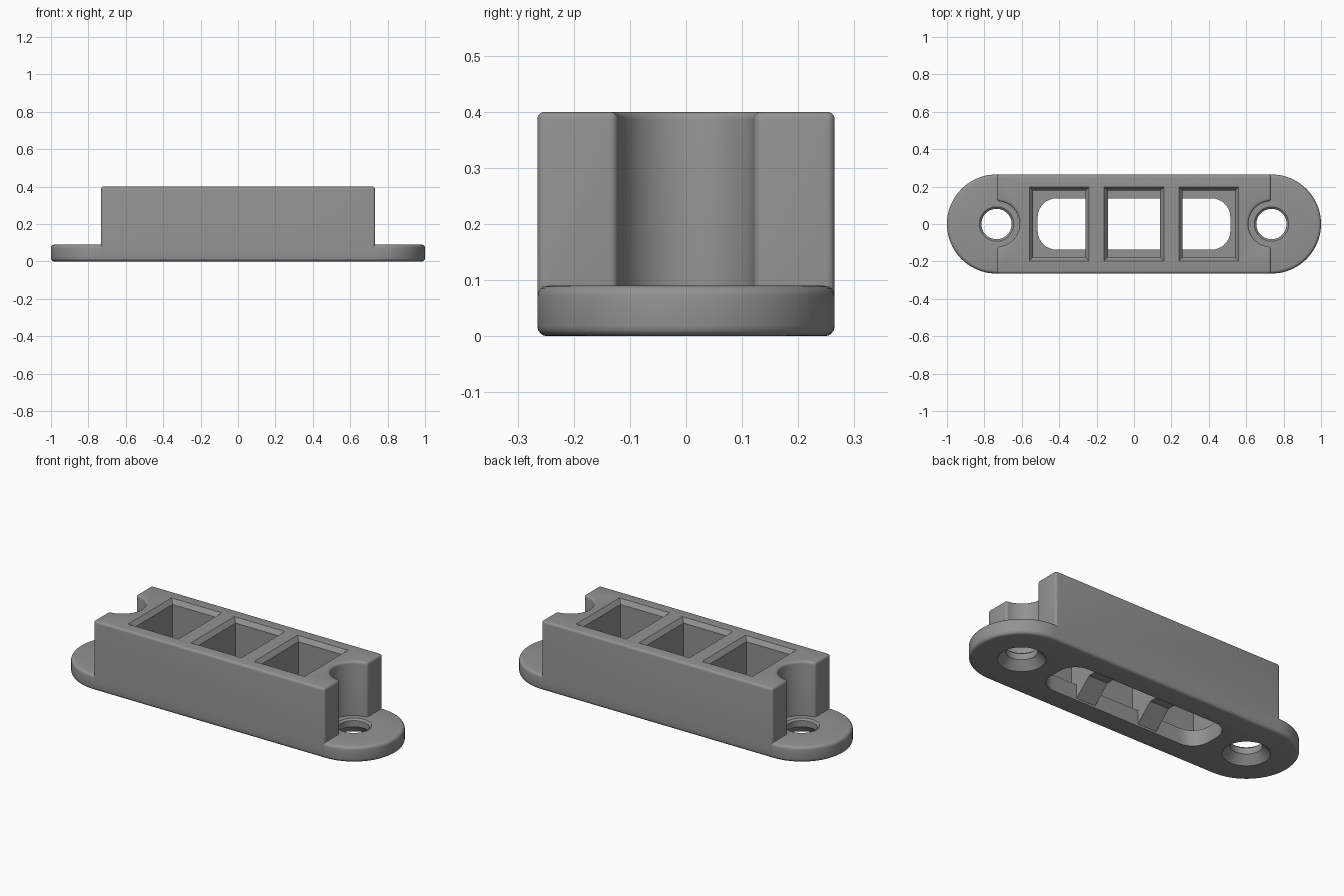
import bpy, bmesh
from math import sin, cos, pi, radians

if "Cube" in bpy.data.objects:
    bpy.data.objects.remove(bpy.data.objects["Cube"])

HALF_W, END_X, BASE_H, TOP = 0.265, 0.733, 0.09, 0.40

grey = bpy.data.materials.new("mid_grey")
grey.diffuse_color = (0.29, 0.29, 0.29, 1)
grey.use_nodes = True
grey.node_tree.nodes["Principled BSDF"].inputs["Base Color"].default_value = grey.diffuse_color


def arc(cx, cy, r, a0, a1, n):
    """Points on an arc, angles in degrees."""
    return [(cx + r * cos(radians(a0 + (a1 - a0) * i / n)),
             cy + r * sin(radians(a0 + (a1 - a0) * i / n))) for i in range(n + 1)]


def rect(x0, x1, hy, r_left=0, r_right=0):
    """Rectangle with separately rounded left and right corners."""
    pts = []
    for x, y, r, sx, sy, a in ((x1, hy, r_right, -1, -1, 0), (x0, hy, r_left, 1, -1, 90),
                               (x0, -hy, r_left, 1, 1, 180), (x1, -hy, r_right, -1, 1, 270)):
        pts += arc(x + sx * r, y + sy * r, r, a, a + 90, 8) if r else [(x, y)]
    return pts


def loft(name, rings):
    """Closed solid through stacked rings of 3D points."""
    bm = bmesh.new()
    loops = [[bm.verts.new(p) for p in ring] for ring in rings]
    n = len(loops[0])
    for a, b in zip(loops, loops[1:]):
        for i in range(n):
            bm.faces.new((a[i], a[(i + 1) % n], b[(i + 1) % n], b[i]))
    bm.faces.new(loops[0][::-1])
    bm.faces.new(loops[-1])
    bmesh.ops.recalc_face_normals(bm, faces=bm.faces[:])
    me = bpy.data.meshes.new(name)
    bm.to_mesh(me)
    bm.free()
    me.materials.append(grey)
    ob = bpy.data.objects.new(name, me)
    bpy.context.collection.objects.link(ob)
    return ob


def stack(name, layers):
    """Solid from (outline, z) layers."""
    return loft(name, [[(x, y, z) for x, y in pts] for pts, z in layers])


def apply(ob, mod):
    bpy.context.view_layer.objects.active = ob
    bpy.ops.object.modifier_apply(modifier=mod.name)


def round_edges(ob, width):
    m = ob.modifiers.new("round", 'BEVEL')
    m.width, m.segments = width, 4
    m.limit_method, m.angle_limit = 'ANGLE', radians(35)
    apply(ob, m)


def combine(ob, other, operation):
    m = ob.modifiers.new("combine", 'BOOLEAN')
    m.operation, m.object, m.solver = operation, other, 'EXACT'
    apply(ob, m)
    bpy.data.objects.remove(other)


# Base flange with round ends
cx = 1 - HALF_W
outline = arc(cx, 0, HALF_W, -90, 90, 40) + arc(-cx, 0, HALF_W, 90, 270, 40)
housing = stack("housing", [(outline, 0), (outline, BASE_H)])
round_edges(housing, 0.018)

# Tall block with a round screw clearance at each end
r = 0.122
outline = ([(END_X, -HALF_W)] + arc(END_X, 0, r, 270, 90, 28) + [(END_X, HALF_W)]
           + [(-END_X, HALF_W)] + arc(-END_X, 0, r, 90, -90, 28) + [(-END_X, -HALF_W)])
block = stack("block", [(outline, 0.03), (outline, TOP)])
round_edges(block, 0.016)
combine(housing, block, 'UNION')

# Three square wells with bevelled mouths
for x in (-0.4, 0, 0.4):
    inner, mouth = rect(x - 0.14, x + 0.14, 0.178), rect(x - 0.16, x + 0.16, 0.197)
    well = stack("well_cutter", [(inner, BASE_H), (inner, 0.375), (mouth, TOP), (mouth, 0.45)])
    combine(housing, well, 'DIFFERENCE')

# Windows through the floor, rounded at the outer ends
for x0, x1, rl, rr in ((-0.515, -0.26, 0.1, 0), (-0.14, 0.14, 0, 0), (0.26, 0.515, 0, 0.1)):
    pts = rect(x0, x1, 0.137, rl, rr)
    combine(housing, stack("window_cutter", [(pts, -0.02), (pts, 0.1)]), 'DIFFERENCE')

# Arched channel under the ribs between the wells
arch = [(-0.1368, -0.02), (0.1368, -0.02), (0.1368, 0.012), (0.04, 0.1), (-0.04, 0.1), (-0.1368, 0.012)]
channel = loft("channel_cutter", [[(x, y, z) for y, z in arch] for x in (-0.3, 0.3)])
combine(housing, channel, 'DIFFERENCE')

# Screw holes, countersunk from below
for side in (-1, 1):
    rings = [(0.122, -0.02), (0.122, 0), (0.081, 0.045), (0.081, 0.08), (0.092, BASE_H), (0.092, 0.12)]
    hole = stack("hole_cutter", [(arc(side * cx, 0, q, 0, 352.5, 47), z) for q, z in rings])
    combine(housing, hole, 'DIFFERENCE')

# Smooth shading with crisp corners
bpy.ops.object.select_all(action='DESELECT')
housing.select_set(True)
bpy.context.view_layer.objects.active = housing
bpy.ops.object.shade_smooth_by_angle(angle=radians(32))
